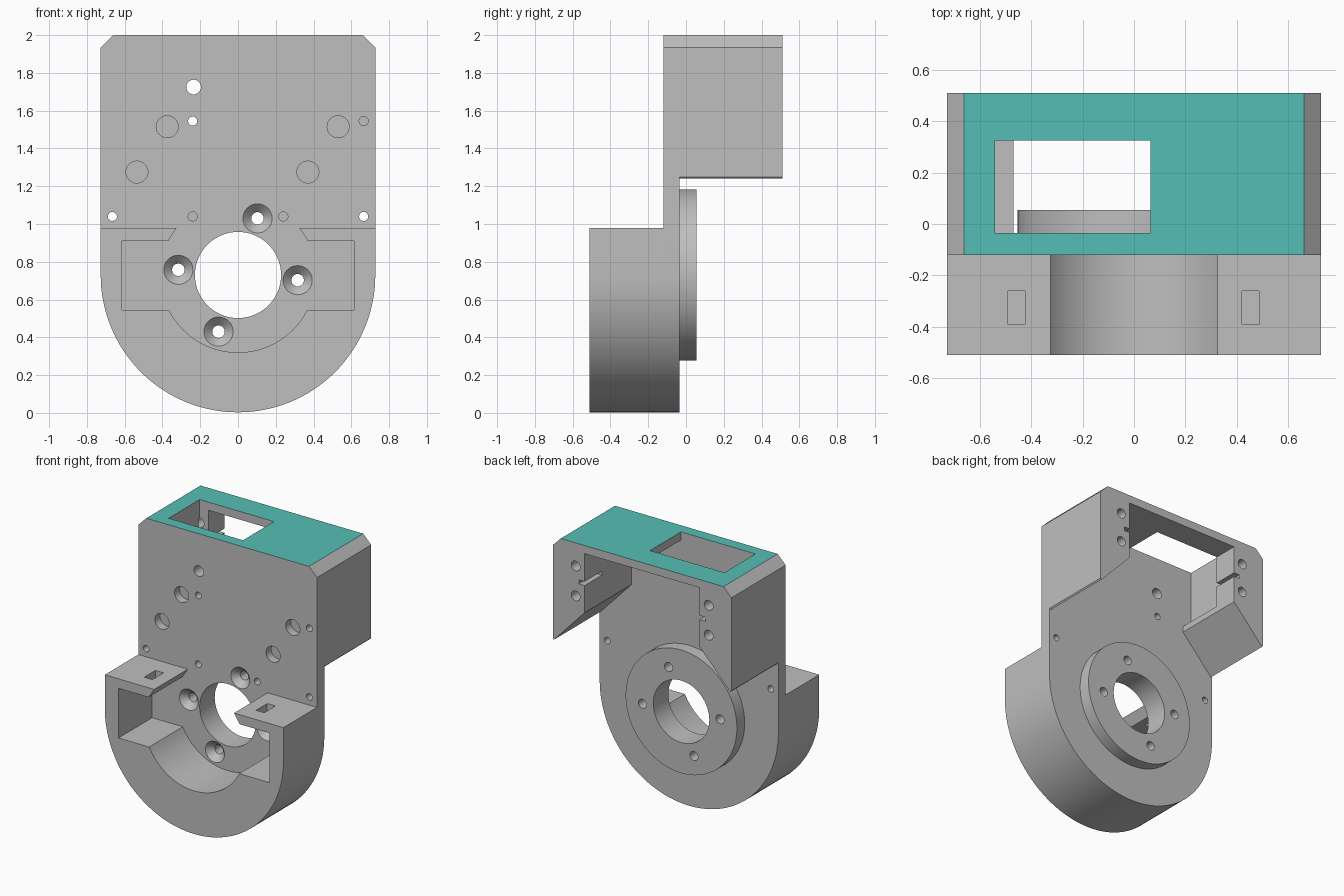
import bpy, bmesh, math
from mathutils import Matrix

cube = bpy.data.objects.get("Cube")
if cube:
    bpy.data.objects.remove(cube, do_unlink=True)


def material(name, rgb):
    m = bpy.data.materials.new(name)
    m.use_nodes = True
    m.diffuse_color = (*rgb, 1)
    b = next(n for n in m.node_tree.nodes if n.type == 'BSDF_PRINCIPLED')
    b.inputs["Base Color"].default_value = (*rgb, 1)
    b.inputs["Roughness"].default_value = 0.6
    return m


GREY = material("light grey", (0.52, 0.52, 0.52))
TEAL = material("teal", (0.09, 0.52, 0.46))
CZ = 0.73           # height of the main axis
PLATE_F, PLATE_B = -0.12, -0.035


def arc(r, a0, a1, n):
    """Points (x, z) on a circle around the main axis, angles in degrees."""
    return [(r * math.cos(math.radians(a0 + (a1 - a0) * i / n)),
             CZ + r * math.sin(math.radians(a0 + (a1 - a0) * i / n))) for i in range(n + 1)]


def prism(bm, profile, y0, y1):
    """Extrude an x-z profile from y0 to y1."""
    a = [bm.verts.new((x, y0, z)) for x, z in profile]
    b = [bm.verts.new((x, y1, z)) for x, z in profile]
    n = len(a)
    bm.faces.new(a)
    bm.faces.new(b[::-1])
    for i in range(n):
        bm.faces.new((a[i], b[i], b[(i + 1) % n], a[(i + 1) % n]))


def lathe(bm, x, z, rings, n=32):
    """Capped solid turned around a y axis through (x, z); rings are (y, radius)."""
    loops = [[bm.verts.new((x + r * math.cos(math.tau * i / n), y,
                            z + r * math.sin(math.tau * i / n))) for i in range(n)]
             for y, r in rings]
    bm.faces.new(loops[0])
    bm.faces.new(loops[-1][::-1])
    for a, b in zip(loops, loops[1:]):
        for i in range(n):
            bm.faces.new((a[i], b[i], b[(i + 1) % n], a[(i + 1) % n]))


def box(bm, x0, x1, y0, y1, z0, z1):
    prism(bm, [(x0, z0), (x1, z0), (x1, z1), (x0, z1)], y0, y1)


def make(name, bm):
    bmesh.ops.recalc_face_normals(bm, faces=bm.faces)
    me = bpy.data.meshes.new(name)
    bm.to_mesh(me)
    bm.free()
    me.materials.append(GREY)
    ob = bpy.data.objects.new(name, me)
    bpy.context.collection.objects.link(ob)
    return ob


def activate(ob):
    bpy.ops.object.select_all(action='DESELECT')
    ob.select_set(True)
    bpy.context.view_layer.objects.active = ob


def cut(ob, bm):
    """Subtract the solids in bm from ob and discard them."""
    cutter = make("cutter", bm)
    cutter.hide_render = True
    mod = ob.modifiers.new("cut", 'BOOLEAN')
    mod.operation, mod.solver, mod.object = 'DIFFERENCE', 'EXACT', cutter
    activate(ob)
    bpy.ops.object.modifier_apply(modifier=mod.name)
    bpy.data.objects.remove(cutter, do_unlink=True)


def bore_and_screws():
    """Centre bore and four countersunk screw holes."""
    bm = bmesh.new()
    lathe(bm, 0, CZ, [(-0.3, 0.228), (0.2, 0.228)], 64)
    for k in range(4):
        a = math.radians(-5 + 90 * k + (0 if k % 2 == 0 else -14))
        if k % 2:
            a = math.radians(71 if k == 1 else 251)
        lathe(bm, 0.317 * math.cos(a), CZ + 0.317 * math.sin(a),
              [(PLATE_F - 0.01, 0.087), (PLATE_F + 0.045, 0.033), (0.2, 0.033)])
    return bm


# Back plate: round bottom, chamfered top corners
bm = bmesh.new()
prism(bm, arc(0.727, 180, 360, 64) + [(0.727, 1.935), (0.662, 2), (-0.662, 2), (-0.727, 1.935)],
      PLATE_F, PLATE_B)
for v in bm.verts:
    v.co.z = max(v.co.z, 0)
plate = make("back_plate", bm)
cut(plate, bore_and_screws())

# Small through holes and wide blind holes in the plate
bm = bmesh.new()
for x, z, r in [(-0.235, 1.725, 0.039), (-0.24, 1.545, 0.024), (0.665, 1.545, 0.024),
                (-0.665, 1.04, 0.024), (0.665, 1.04, 0.024), (-0.24, 1.04, 0.024), (0.24, 1.04, 0.024)]:
    lathe(bm, x, z, [(-0.2, r), (0.0, r)])
for x, z in [(-0.375, 1.515), (-0.535, 1.275), (0.53, 1.515), (0.37, 1.275)]:
    lathe(bm, x, z, [(-0.2, 0.058), (-0.06, 0.058)])
cut(plate, bm)

# Front housing: U-shaped wall with side pockets and an open top
bm = bmesh.new()
a = math.degrees(math.asin((CZ - 0.545) / 0.41))
prism(bm, [(-0.325, 0.98), (-0.727, 0.98)] + arc(0.727, 180, 360, 64)
      + [(0.727, 0.98), (0.325, 0.98), (0.37, 0.91), (0.615, 0.91), (0.615, 0.545)]
      + arc(0.41, -a, -180 + a, 40)
      + [(-0.615, 0.545), (-0.615, 0.91), (-0.37, 0.91)], -0.51, PLATE_F)
for v in bm.verts:
    v.co.z = max(v.co.z, 0)
housing = make("front_housing", bm)
bm = bmesh.new()
for x in (-0.457, 0.453):
    box(bm, x - 0.033, x + 0.033, -0.39, -0.26, 0.8, 1.1)
cut(housing, bm)

# Rear boss ring
bm = bmesh.new()
lathe(bm, 0, CZ, [(PLATE_B, 0.453), (0.055, 0.453)], 72)
boss = make("rear_boss", bm)
cut(boss, bore_and_screws())

# Upper box: roof with two side blocks whose undersides slope
half = [(0.468, 1.94), (0.468, 1.505), (0.718, 1.24), (0.727, 1.25), (0.727, 1.935), (0.662, 2)]
bm = bmesh.new()
prism(bm, half + [(-x, z) for x, z in reversed(half)], PLATE_B, 0.51)
upper = make("upper_box", bm)

# Roof window, running down into the side block
bm = bmesh.new()
box(bm, -0.54, 0.065, -0.1, 0.325, 1.55, 2.1)
cut(upper, bm)

# Mounting holes and wire notches in the rear edges
bm = bmesh.new()
for s in (-1, 1):
    for z in (1.61, 1.83):
        lathe(bm, s * 0.541, z, [(0.31, 0.036), (0.6, 0.036)], 24)
    box(bm, min(s * 0.44, s * 0.515), max(s * 0.44, s * 0.515), 0.31, 0.6, 1.705, 1.735)
cut(upper, bm)

# Teal roof faces, smooth curved walls
for ob in (plate, housing, boss, upper):
    me = ob.data
    me.materials.clear()
    me.materials.append(GREY)
    me.materials.append(TEAL)
    for p in me.polygons:
        p.material_index = int(p.normal.z > 0.9 and p.center.z > 1.99)
    activate(ob)
    bpy.ops.object.shade_smooth_by_angle(angle=math.radians(30))
